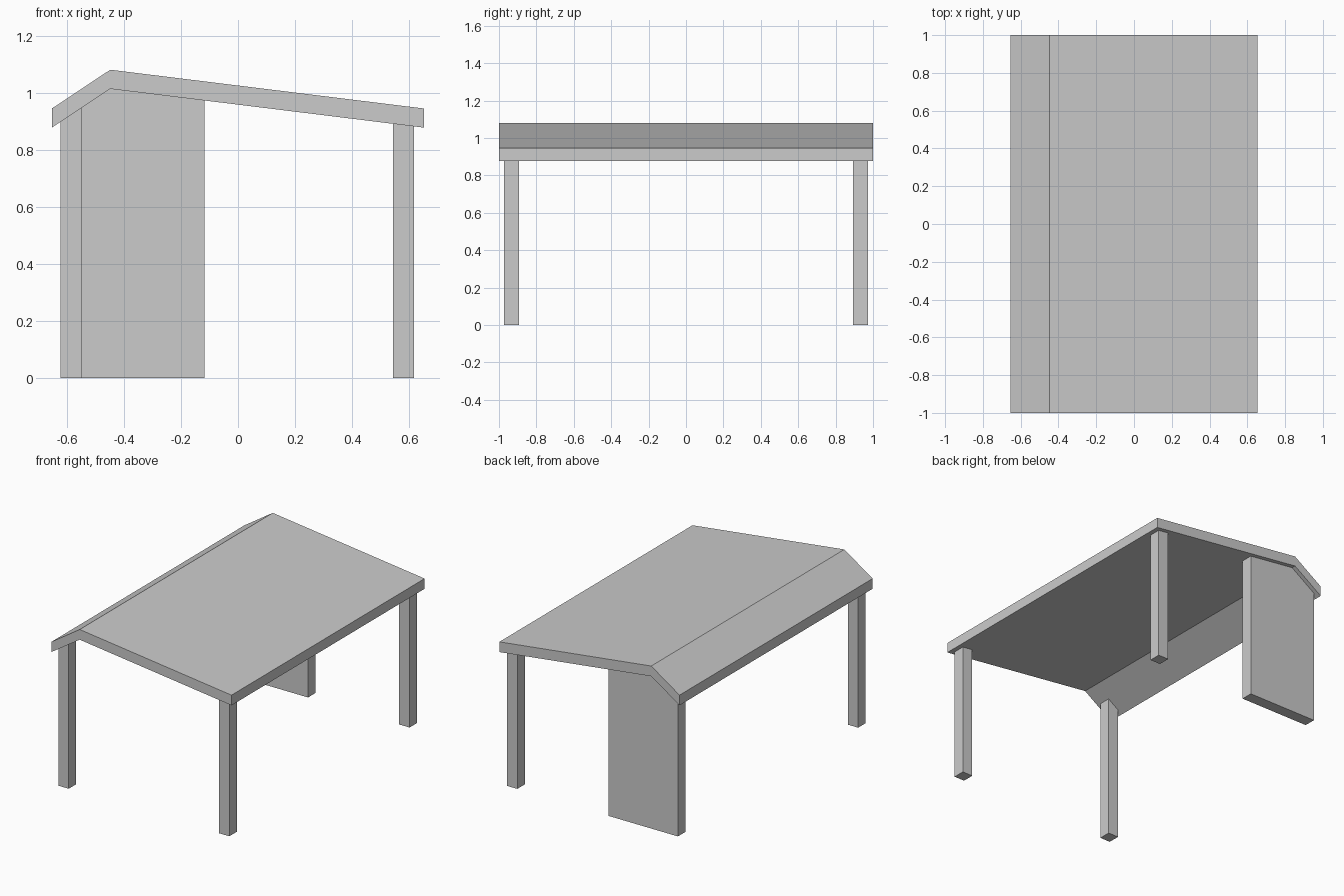
import bpy, bmesh

if "Cube" in bpy.data.objects:
    bpy.data.objects.remove(bpy.data.objects["Cube"])

EAVE_X, RIDGE_X = 0.653, -0.448
EAVE_Z, RIDGE_Z = 0.878, 1.014      # underside heights
ROOF_T = 0.067
Y_IN, Y_OUT = 0.894, 0.972          # post depth range


def underside(x):
    """Height of the roof underside at x."""
    end = -EAVE_X if x < RIDGE_X else EAVE_X
    return EAVE_Z + (RIDGE_Z - EAVE_Z) * (x - end) / (RIDGE_X - end)


def prism(name, profile, y0, y1):
    """Extrude an x-z profile from y0 to y1."""
    bm = bmesh.new()
    face = bm.faces.new([bm.verts.new((x, y0, z)) for x, z in profile])
    new = bmesh.ops.extrude_face_region(bm, geom=[face])["geom"]
    bmesh.ops.translate(bm, vec=(0, y1 - y0, 0),
                        verts=[v for v in new if isinstance(v, bmesh.types.BMVert)])
    bmesh.ops.recalc_face_normals(bm, faces=bm.faces)
    mesh = bpy.data.meshes.new(name)
    bm.to_mesh(mesh)
    bm.free()
    obj = bpy.data.objects.new(name, mesh)
    bpy.context.collection.objects.link(obj)
    return obj


def support(name, x0, x1, y0, y1):
    """Upright whose top follows the roof underside."""
    tops = [x1] + ([RIDGE_X] if x0 < RIDGE_X < x1 else []) + [x0]
    prism(name, [(x0, 0), (x1, 0)] + [(x, underside(x)) for x in tops], y0, y1)


# Bent roof slab with an off-centre ridge
line = [(x, underside(x)) for x in (-EAVE_X, RIDGE_X, EAVE_X)]
prism("roof", line + [(x, z + ROOF_T) for x, z in reversed(line)], -1, 1)

# Three posts
support("front_left_post", -0.622, -0.547, -Y_OUT, -Y_IN)
support("front_right_post", 0.543, 0.618, -Y_OUT, -Y_IN)
support("back_right_post", 0.543, 0.618, Y_IN, Y_OUT)

# Wall panel at the back left
support("back_wall_panel", -0.622, -0.118, Y_IN, Y_OUT)
